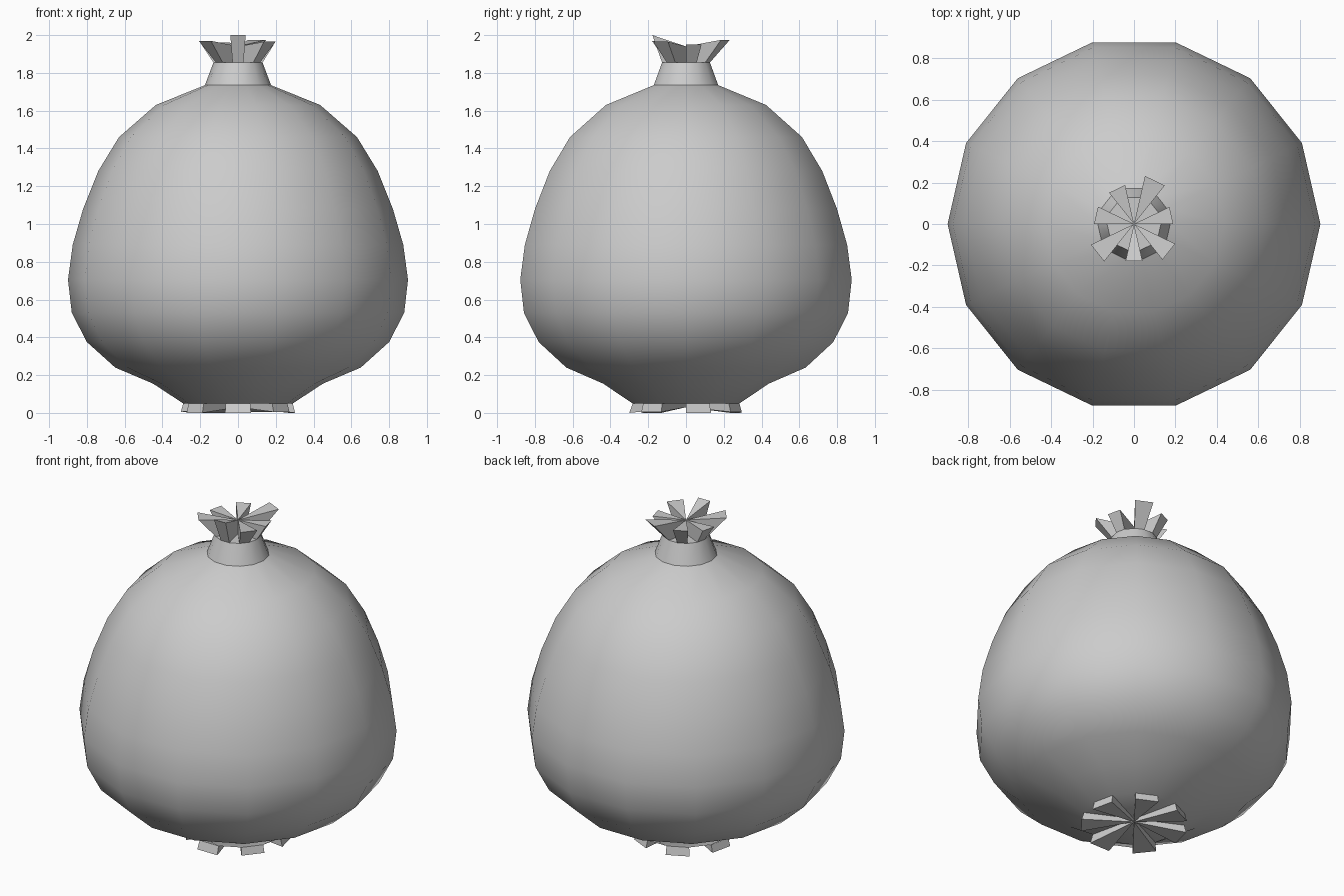
import bpy, bmesh, math
from mathutils import Vector

if "Cube" in bpy.data.objects:
    bpy.data.objects.remove(bpy.data.objects["Cube"])

SIDES = 14
STEP = 2 * math.pi / SIDES


def make_object(name, bm, smooth_angle=None):
    bmesh.ops.recalc_face_normals(bm, faces=bm.faces)
    mesh = bpy.data.meshes.new(name)
    bm.to_mesh(mesh)
    bm.free()
    obj = bpy.data.objects.new(name, mesh)
    bpy.context.collection.objects.link(obj)
    if smooth_angle:
        bpy.ops.object.select_all(action='DESELECT')
        obj.select_set(True)
        bpy.context.view_layer.objects.active = obj
        bpy.ops.object.shade_smooth_by_angle(angle=math.radians(smooth_angle))
    return obj


def lathe(name, profile):
    bm = bmesh.new()
    rings = [[bm.verts.new((r * math.cos(i * STEP), r * math.sin(i * STEP), z))
              for i in range(SIDES)] for r, z in profile]
    for a, b in zip(rings, rings[1:]):
        for i in range(SIDES):
            j = (i + 1) % SIDES
            bm.faces.new((a[i], a[j], b[j], b[i]))
    bm.faces.new(rings[0][::-1])
    bm.faces.new(rings[-1])
    return make_object(name, bm, 35)


def wedge_star(name, base_r, base_z, centre_z, tips):
    """Every second slice of a 14-slice disc, pulled out to its own tip."""
    bm = bmesh.new()
    for k, (tip_r, tip_z) in enumerate(tips):
        mid = -math.pi / 2 + 2 * k * STEP
        out = Vector((math.cos(mid), math.sin(mid), 0))
        side = Vector((-out.y, out.x, 0))

        def slice_verts(r, z, zc):
            h = r * math.tan(STEP / 2)
            pts = [Vector((0, 0, zc)), out * r - side * h, out * r + side * h]
            pts[1].z = pts[2].z = z
            return [bm.verts.new(p) for p in pts]

        a = slice_verts(base_r * math.cos(STEP / 2), base_z, base_z)
        b = slice_verts(tip_r, tip_z, centre_z)
        bm.faces.new(a)
        bm.faces.new(b)
        for i in range(3):
            j = (i + 1) % 3
            bm.faces.new((a[i], a[j], b[j], b[i]))
    return make_object(name, bm)


# Fruit body with its short neck
lathe("fruit_body", [
    (0.29, 0.05), (0.45, 0.155), (0.65, 0.24), (0.80, 0.375), (0.88, 0.53),
    (0.90, 0.705), (0.875, 0.89), (0.82, 1.08), (0.74, 1.28), (0.63, 1.46),
    (0.435, 1.63), (0.175, 1.735), (0.13, 1.855)])

# Crown of seven flared teeth, listed anticlockwise from the front
wedge_star("crown", 0.13, 1.855, 1.94, [
    (0.178, 2.0), (0.215, 1.965), (0.185, 1.95), (0.232, 1.975),
    (0.188, 1.96), (0.188, 1.95), (0.225, 1.97)])

# Seven foot wedges underneath
wedge_star("foot", 0.29, 0.05, 0.03, [
    (0.30, 0.0), (0.295, 0.005), (0.295, 0.0), (0.295, 0.005),
    (0.295, 0.0), (0.295, 0.005), (0.295, 0.0)])
